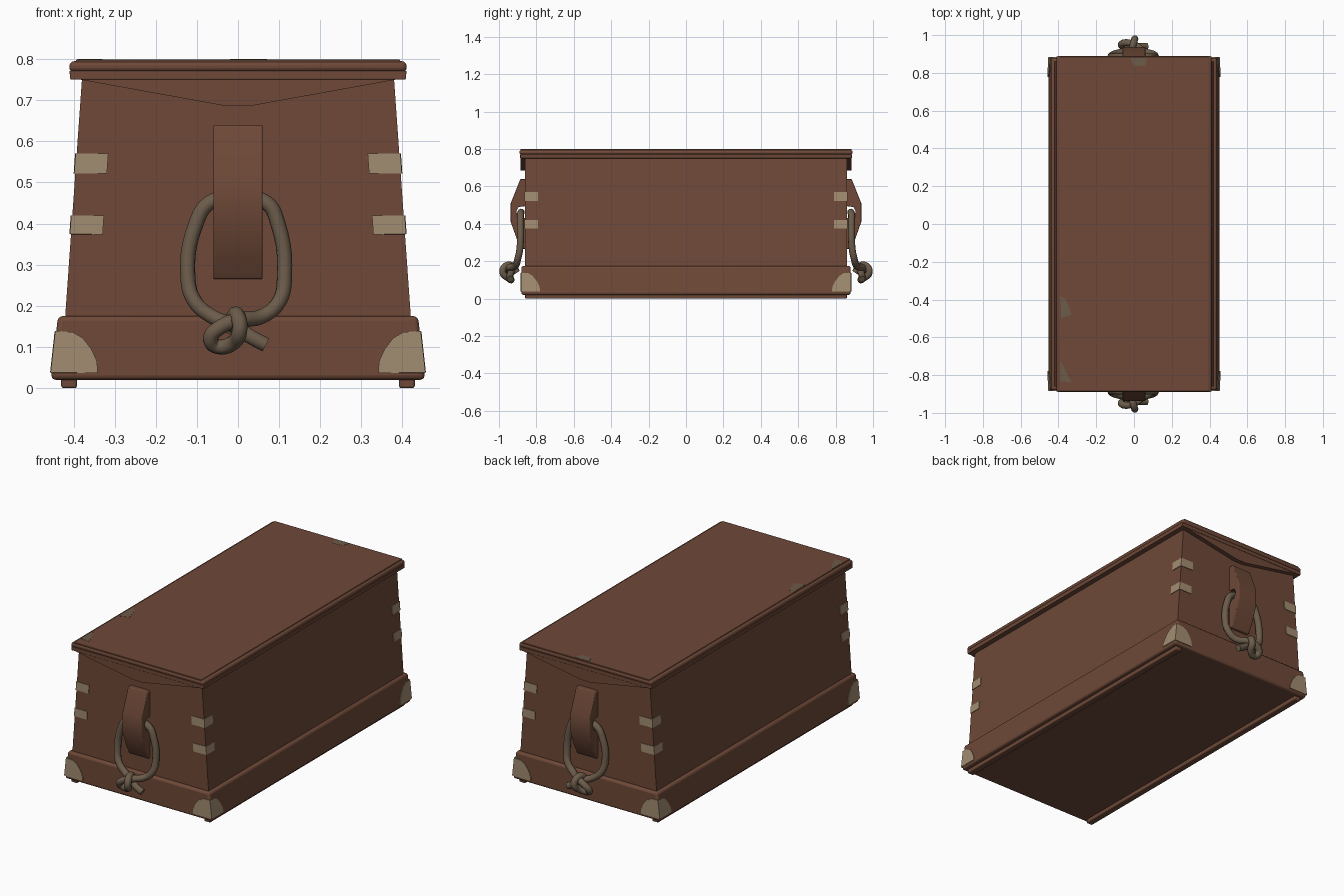
import bpy, bmesh
from mathutils import Vector

cube = bpy.data.objects.get("Cube")
if cube:
    bpy.data.objects.remove(cube, do_unlink=True)


def material(name, r, g, b):
    m = bpy.data.materials.new(name)
    m.use_nodes = True
    m.diffuse_color = (r, g, b, 1)
    m.node_tree.nodes["Principled BSDF"].inputs["Base Color"].default_value = (r, g, b, 1)
    return m


wood = material("red_brown_wood", 0.156, 0.066, 0.039)
brass = material("pale_brass", 0.36, 0.265, 0.165)
cord = material("grey_brown_rope", 0.15, 0.108, 0.07)
worn = material("worn_wood", 0.15, 0.105, 0.07)


def finish(bm, name, mat, bevel=0.0, recalc=True):
    if recalc:
        bmesh.ops.recalc_face_normals(bm, faces=bm.faces)
    mesh = bpy.data.meshes.new(name)
    bm.to_mesh(mesh)
    bm.free()
    mesh.materials.append(mat)
    ob = bpy.data.objects.new(name, mesh)
    bpy.context.collection.objects.link(ob)
    if bevel:
        mod = ob.modifiers.new("Bevel", 'BEVEL')
        mod.width = bevel
        mod.segments = 3
        bpy.ops.object.select_all(action='DESELECT')
        ob.select_set(True)
        bpy.context.view_layer.objects.active = ob
        bpy.ops.object.shade_smooth_by_angle()
    return ob


def prism(name, pts, axis, a, b, mat=wood, bevel=0.0):
    """Extrude a 2D outline along x, y or z from a to b."""
    place = {'x': lambda p, q, t: (t, p, q),
             'y': lambda p, q, t: (p, t, q),
             'z': lambda p, q, t: (p, q, t)}[axis]
    bm = bmesh.new()
    face = bm.faces.new([bm.verts.new(place(p, q, a)) for p, q in pts])
    ext = bmesh.ops.extrude_face_region(bm, geom=[face])
    moved = [v for v in ext["geom"] if isinstance(v, bmesh.types.BMVert)]
    bmesh.ops.translate(bm, verts=moved, vec=Vector(place(0, 0, b - a)))
    return finish(bm, name, mat, bevel)


def tapered_box(name, x0, x1, y, z0, z1, bevel=0.0):
    pts = [(-x0, z0), (x0, z0), (x1, z1), (-x1, z1)]
    return prism(name, pts, 'y', -y, y, wood, bevel)


# Case, plinth, runners and lid
tapered_box("case_body", 0.427, 0.379, 0.86, 0.08, 0.76)
tapered_box("plinth", 0.455, 0.438, 0.88, 0.02, 0.175, 0.012)
for side, s in (("left", 1), ("right", -1)):
    xs = sorted((s * 0.392, s * 0.43))
    prism(side + "_runner", [(xs[0], 0), (xs[1], 0), (xs[1], 0.03), (xs[0], 0.03)],
          'y', -0.86, 0.86, wood, 0.005)
tapered_box("lid_rim", 0.408, 0.41, 0.887, 0.75, 0.772, 0.003)
tapered_box("lid_board", 0.411, 0.409, 0.89, 0.77, 0.795, 0.01)
tapered_box("lid_panel", 0.397, 0.394, 0.886, 0.785, 0.799, 0.002)


def corner_straps(name, outline, half_x, y):
    """Thin plates folded round all four corners; outline is (reach, height)."""
    bm = bmesh.new()
    for sx in (-1, 1):
        for sy in (-1, 1):
            front, flank = [], []
            for d, z in outline:
                v = bm.verts.new((sx * (half_x(z) - d), sy * y, z))
                front.append(v)
                flank.append(v if d == 0 else
                             bm.verts.new((sx * half_x(z), sy * (y - d * 0.9), z)))
            for ring, out in ((front, Vector((0, sy, 0))), (flank, Vector((sx, 0, 0)))):
                f = bm.faces.new(ring)
                f.normal_update()
                if f.normal.dot(out) < 0:
                    f.normal_flip()
    ob = finish(bm, name, brass, recalc=False)
    mod = ob.modifiers.new("Thickness", 'SOLIDIFY')
    mod.thickness = 0.004
    mod.offset = 1


# Brass corner fittings
def body_x(z):
    return 0.427 - (z - 0.08) * 0.048 / 0.68


def plinth_x(z):
    return 0.455 - (z - 0.02) * 0.017 / 0.155


for label, low, high in (("lower", 0.374, 0.42), ("upper", 0.522, 0.57)):
    corner_straps(label + "_corner_bands",
                  [(0, low), (0.077, low), (0.077, high), (0, high)], body_x, 0.86)
corner_straps("plinth_corner_plates",
              [(0, 0.037), (0.112, 0.037), (0.107, 0.065), (0.09, 0.095),
               (0.066, 0.122), (0.04, 0.136), (0, 0.139)], plinth_x, 0.88)

# Handle block profile with a rope notch, as (distance out, height)
cleat = [(0.855, 0.64), (0.885, 0.64), (0.937, 0.51), (0.937, 0.41), (0.905, 0.32),
         (0.875, 0.265), (0.855, 0.265), (0.855, 0.43), (0.895, 0.435),
         (0.908, 0.465), (0.895, 0.49), (0.855, 0.495)]

# Rope path: loose tail, loop through the block, then the knot
rope = [(0.068, 0.94, 0.105), (0.03, 0.94, 0.125), (-0.01, 0.93, 0.152),
        (-0.06, 0.912, 0.172), (-0.105, 0.9, 0.21), (-0.122, 0.888, 0.27),
        (-0.102, 0.885, 0.40), (-0.07, 0.885, 0.45), (0, 0.88, 0.462),
        (0.07, 0.885, 0.45), (0.097, 0.885, 0.40), (0.113, 0.888, 0.27),
        (0.1, 0.9, 0.21), (0.06, 0.912, 0.175), (0, 0.95, 0.165),
        (-0.04, 0.96, 0.15), (-0.067, 0.95, 0.12), (-0.05, 0.935, 0.101),
        (-0.012, 0.95, 0.11), (0.004, 0.98, 0.14), (0, 0.965, 0.174),
        (-0.01, 0.93, 0.176), (-0.015, 0.905, 0.14)]

for end, s in (("front", -1), ("back", 1)):
    # Hanging end board of the lid
    prism(end + "_lid_apron", [(-0.383, 0.755), (-0.383, 0.75), (-0.03, 0.686),
                               (0.03, 0.686), (0.383, 0.75), (0.383, 0.755)],
          'y', s * 0.85, s * 0.885)
    prism(end + "_handle_block", [(s * y, z) for y, z in cleat], 'x',
          -0.06, 0.06, wood, 0.004)
    curve = bpy.data.curves.new(end + "_rope_handle", 'CURVE')
    curve.dimensions = '3D'
    curve.bevel_depth = 0.0185
    curve.bevel_resolution = 3
    curve.resolution_u = 5
    curve.use_fill_caps = True
    spline = curve.splines.new('BEZIER')
    spline.bezier_points.add(len(rope) - 1)
    for bp, (x, y, z) in zip(spline.bezier_points, rope):
        bp.co = (x, s * y, z)
        bp.handle_left_type = bp.handle_right_type = 'AUTO'
    curve.materials.append(cord)
    ob = bpy.data.objects.new(end + "_rope_handle", curve)
    bpy.context.collection.objects.link(ob)
    bpy.ops.object.select_all(action='DESELECT')
    ob.select_set(True)
    bpy.context.view_layer.objects.active = ob
    bpy.ops.object.convert(target='MESH')

# Worn patches on the lid
patches = [[(-0.39, -0.38), (-0.36, -0.4), (-0.33, -0.48), (-0.385, -0.5)],
           [(-0.39, -0.72), (-0.36, -0.78), (-0.33, -0.84), (-0.39, -0.83)],
           [(-0.02, 0.88), (0.07, 0.88), (0.06, 0.84), (0, 0.835)]]
for i, pts in enumerate(patches):
    prism(f"worn_patch_{i + 1}", pts, 'z', 0.797, 0.8, worn)
